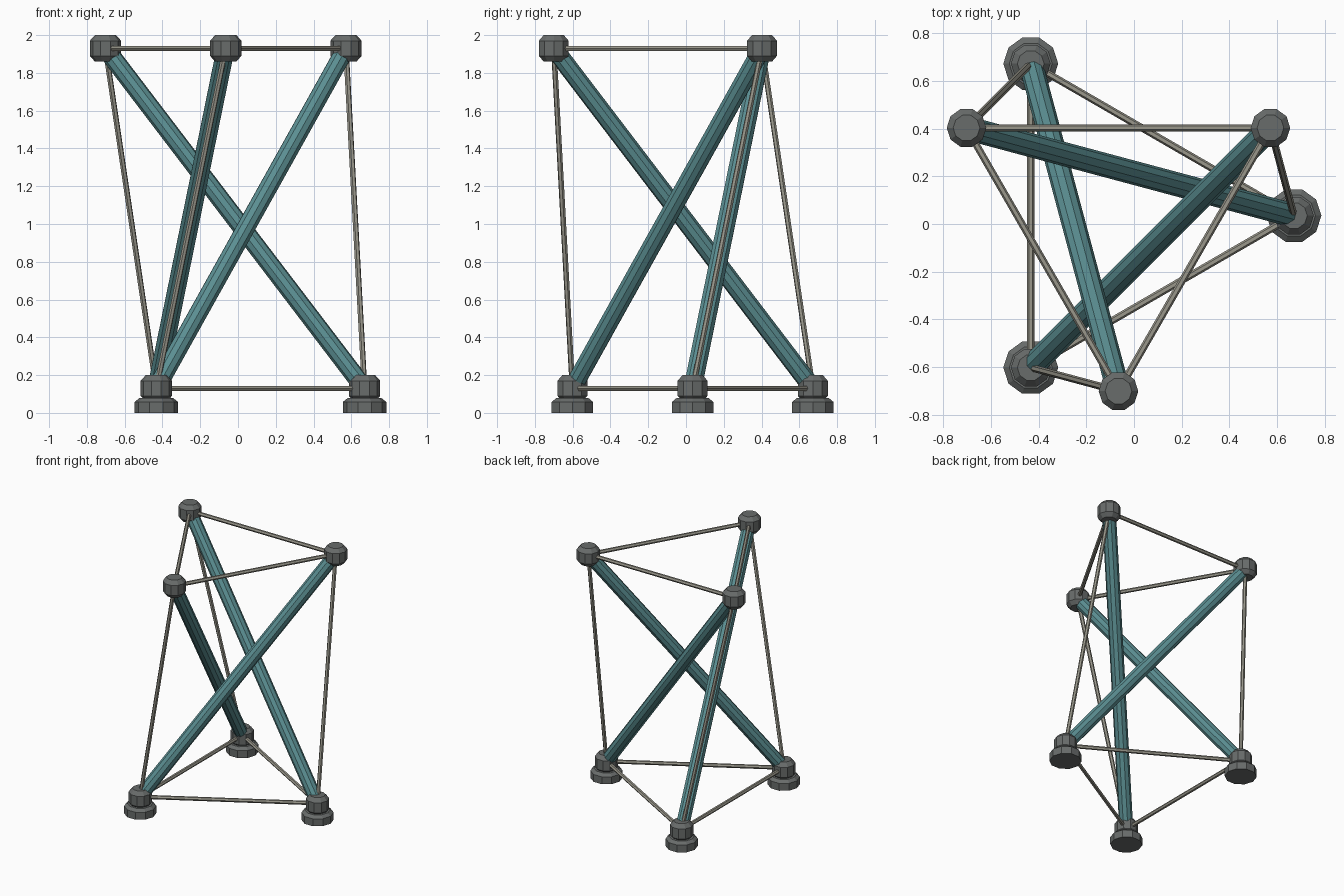
import bpy, bmesh
from math import cos, sin, radians, pi
from mathutils import Vector

if "Cube" in bpy.data.objects:
    bpy.data.objects.remove(bpy.data.objects["Cube"])

CX, CY, R = -0.065, 0.035, 0.735     # prism axis and node circle
Z_LOW, Z_HIGH = 0.13, 1.93


def material(name, rgb):
    m = bpy.data.materials.new(name)
    m.diffuse_color = (*rgb, 1)
    m.use_nodes = True
    m.node_tree.nodes["Principled BSDF"].inputs["Base Color"].default_value = m.diffuse_color
    return m


TEAL = material("teal paint", (0.105, 0.275, 0.29))
GREY = material("dark grey metal", (0.14, 0.15, 0.147))
WIRE = material("warm grey cable", (0.32, 0.31, 0.26))


def lathe(name, profile, sides, mat, origin, axis=Vector((0, 0, 1))):
    """Closed faceted solid from (radius, height) rings along an axis."""
    bm = bmesh.new()
    rings = [[bm.verts.new((r * cos(2 * pi * i / sides), r * sin(2 * pi * i / sides), z))
              for i in range(sides)] for r, z in profile]
    for a, b in zip(rings, rings[1:]):
        for i in range(sides):
            j = (i + 1) % sides
            bm.faces.new((a[i], a[j], b[j], b[i]))
    bm.faces.new(rings[0][::-1])
    bm.faces.new(rings[-1])
    me = bpy.data.meshes.new(name)
    bm.to_mesh(me)
    bm.free()
    me.materials.append(mat)
    ob = bpy.data.objects.new(name, me)
    ob.location = origin
    ob.rotation_euler = axis.to_track_quat('Z', 'Y').to_euler()
    bpy.context.collection.objects.link(ob)
    return ob


def rod(name, a, b, radius, sides, mat):
    d = b - a
    return lathe(name, [(radius, 0), (radius, d.length)], sides, mat, a, d)


def ring_point(angle, z):
    t = radians(angle)
    return Vector((CX + R * cos(t), CY + R * sin(t), z))


low = [ring_point(a, Z_LOW) for a in (0, 120, 240)]
high = [ring_point(a, Z_HIGH) for a in (30, 150, 270)]

# Chamfered end caps and the feet below the lower ones
cap = [(0.056, -0.07), (0.083, -0.04), (0.083, 0.04), (0.056, 0.07)]
foot = [(0.115, 0), (0.115, 0.058), (0.09, 0.078)]
for p in low:
    lathe("lower_cap", cap, 10, GREY, p)
    lathe("foot", foot, 10, GREY, (p.x, p.y, 0))
for p in high:
    lathe("upper_cap", cap, 10, GREY, p)

for i in range(3):
    j = (i + 1) % 3
    # Struts cross the prism, cables close its edges
    rod("strut", low[i], high[j], 0.05, 10, TEAL)
    rod("lower_cable", low[i], low[j], 0.015, 6, WIRE)
    rod("upper_cable", high[i], high[j], 0.015, 6, WIRE)
    rod("side_cable", low[i], high[i], 0.015, 6, WIRE)
